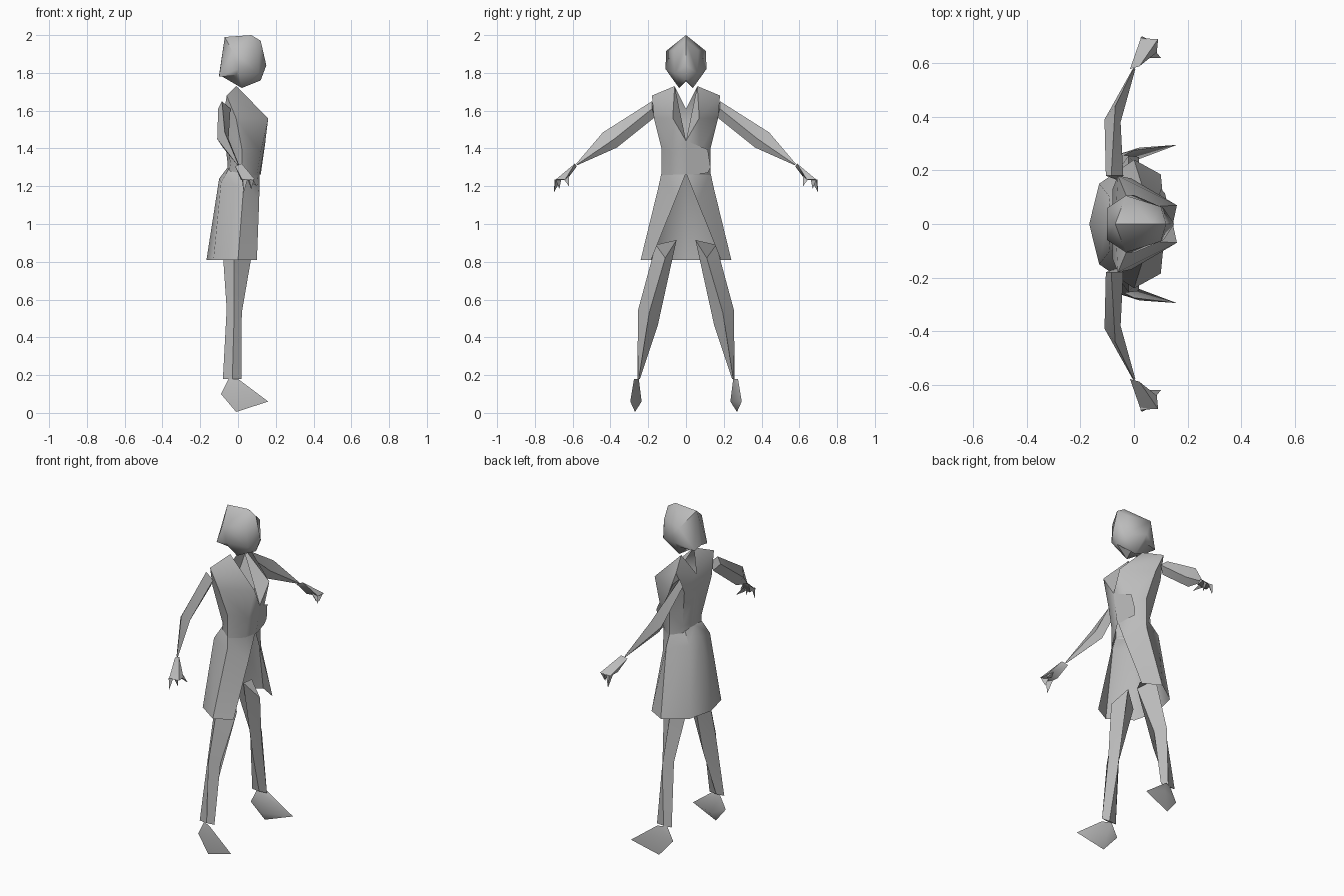
import bpy, bmesh

GREY = bpy.data.materials.new("plain grey")
GREY.diffuse_color = (0.5, 0.5, 0.5, 1)


def finish(name, bm, mirrored=True, angle=0.9):
    """Mirror a half across y = 0, then make a smooth-shaded object."""
    if mirrored:
        bmesh.ops.mirror(bm, geom=bm.verts[:] + bm.edges[:] + bm.faces[:],
                         axis='Y', merge_dist=0.0005)
    bmesh.ops.recalc_face_normals(bm, faces=bm.faces[:])
    me = bpy.data.meshes.new(name)
    bm.to_mesh(me)
    bm.free()
    me.materials.append(GREY)
    ob = bpy.data.objects.new(name, me)
    bpy.context.collection.objects.link(ob)
    bpy.ops.object.select_all(action='DESELECT')
    ob.select_set(True)
    bpy.context.view_layer.objects.active = ob
    bpy.ops.object.shade_smooth_by_angle(angle=angle)
    return ob


def shell(name, pts, faces, mirrored=True):
    bm = bmesh.new()
    vs = [bm.verts.new(p) for p in pts]
    for f in faces:
        bm.faces.new([vs[i] for i in f])
    return finish(name, bm, mirrored)


def limb(name, rings):
    """Closed tube through rings with equal point counts."""
    bm = bmesh.new()
    loops = [[bm.verts.new(p) for p in r] for r in rings]
    n = len(rings[0])
    for a, b in zip(loops, loops[1:]):
        for i in range(n):
            j = (i + 1) % n
            bm.faces.new((a[i], a[j], b[j], b[i]))
    bm.faces.new(loops[0])
    bm.faces.new(loops[-1])
    return finish(name, bm)


def hull(name, pts):
    bm = bmesh.new()
    for p in pts:
        bm.verts.new(p)
    res = bmesh.ops.convex_hull(bm, input=bm.verts[:])
    loose = [v for v in bm.verts if not v.link_faces]
    bmesh.ops.delete(bm, geom=loose, context='VERTS')
    return finish(name, bm)


# Head with bobbed hair
shell("head", [
    (-.07, 0, 1.99), (.07, 0, 2.0), (.12, 0, 1.97), (.15, 0, 1.84),
    (.12, 0, 1.76), (.02, .037, 1.72), (-.01, .08, 1.785), (-.10, .06, 1.78),
    (-.10, 0, 1.79), (-.03, .106, 1.915), (0, .108, 1.82), (.10, .065, 1.92),
    (.11, .06, 1.80), (.02, 0, 1.755)],
    [(0, 1, 9), (1, 2, 11), (1, 11, 9), (2, 3, 12, 11), (3, 4, 12),
     (4, 13, 5), (4, 5, 12), (5, 6, 10), (5, 10, 12), (9, 11, 12, 10),
     (0, 9, 7, 8), (9, 10, 7), (10, 6, 7), (8, 7, 6), (5, 13, 8, 6)])

# Jacket: open collar, chest and waist
shell("jacket", [
    (-.07, 0, 1.61), (-.01, .06, 1.73), (-.06, .18, 1.68),      # collar, shoulder
    (-.08, 0, 1.53), (-.08, .13, 1.55), (-.01, .17, 1.56),      # back, armpit
    (.16, .07, 1.56), (.145, 0, 1.44),                          # bust, lapel end
    (-.055, 0, 1.32), (-.04, .09, 1.32), (.02, .13, 1.40),      # waist back, side
    (.12, .07, 1.38), (-.05, .08, 1.26), (.02, .13, 1.26),
    (.10, .07, 1.26), (.115, 0, 1.26), (-.06, 0, 1.26)],
    [(0, 1, 2), (0, 2, 4, 3), (2, 5, 4), (1, 6, 2), (2, 6, 5), (1, 7, 6),
     (3, 4, 9, 8), (4, 5, 10, 9), (5, 6, 11, 10), (6, 7, 11),
     (8, 9, 12, 16), (9, 10, 13, 12), (10, 11, 14, 13), (11, 7, 15, 14)])

# Overlapping front closure
shell("front_flap", [(.146, 0, 1.44), (.115, .115, 1.395), (.10, .13, 1.30),
                     (.095, .115, 1.27), (.12, 0, 1.26)],
      [(0, 1, 2, 3, 4)], mirrored=False)

# Flared skirt of the coat, split at the front
shell("coat_skirt", [
    (-.055, 0, 1.30), (-.05, .08, 1.29), (.02, .13, 1.27), (.10, .07, 1.27),
    (.115, 0, 1.27), (-.10, 0, 1.24), (-.09, .10, 1.22), (.03, .145, 1.20),
    (.112, .06, 1.12), (-.167, 0, .81), (-.13, .15, .81), (0, .24, .81),
    (.10, .185, .81)],
    [(0, 1, 6, 5), (1, 2, 7, 6), (2, 3, 8, 7), (3, 4, 8),
     (5, 6, 10, 9), (6, 7, 11, 10), (7, 8, 12, 11)])

# Arms: shoulder, elbow, wrist
limb("arms", [
    [(-.085, .18, 1.65), (-.04, .18, 1.61), (-.065, .165, 1.565), (-.105, .18, 1.61)],
    [(-.07, .44, 1.485), (-.05, .38, 1.45), (-.08, .365, 1.405), (-.11, .39, 1.45)],
    [(0, .582, 1.318), (.005, .578, 1.314), (0, .576, 1.311), (-.005, .578, 1.314)]])

# Hands: palm, fingers, thumb
hull("palms", [(-.015, .578, 1.305), (.02, .588, 1.32), (.085, .64, 1.235),
               (.015, .63, 1.235), (.025, .692, 1.23), (.09, .69, 1.235)])
hull("fingers", [(.02, .66, 1.24), (.025, .695, 1.235), (.05, .69, 1.235),
                 (.03, .70, 1.165)])
hull("outer_fingers", [(.05, .66, 1.24), (.085, .69, 1.235), (.06, .69, 1.235),
                       (.07, .67, 1.185)])
hull("thumbs", [(.05, .62, 1.26), (.08, .645, 1.235), (.05, .64, 1.23),
                (.10, .62, 1.20)])

# Legs: thigh, knee, ankle
limb("legs", [
    [(-.02, .16, .89), (.07, .11, .82), (0, .05, .915), (-.08, .10, .84)],
    [(-.02, .255, .54), (.02, .195, .53), (-.01, .15, .46), (-.06, .20, .55)],
    [(-.03, .256, .18), (.018, .25, .18), (-.03, .244, .18), (-.08, .25, .18)]])

# Pointed shoes
hull("shoes", [(-.05, .25, .18), (0, .275, .18), (-.09, .25, .10), (-.01, .27, .005),
               (.16, .295, .06), (0, .235, .06), (.02, .285, .12)])
